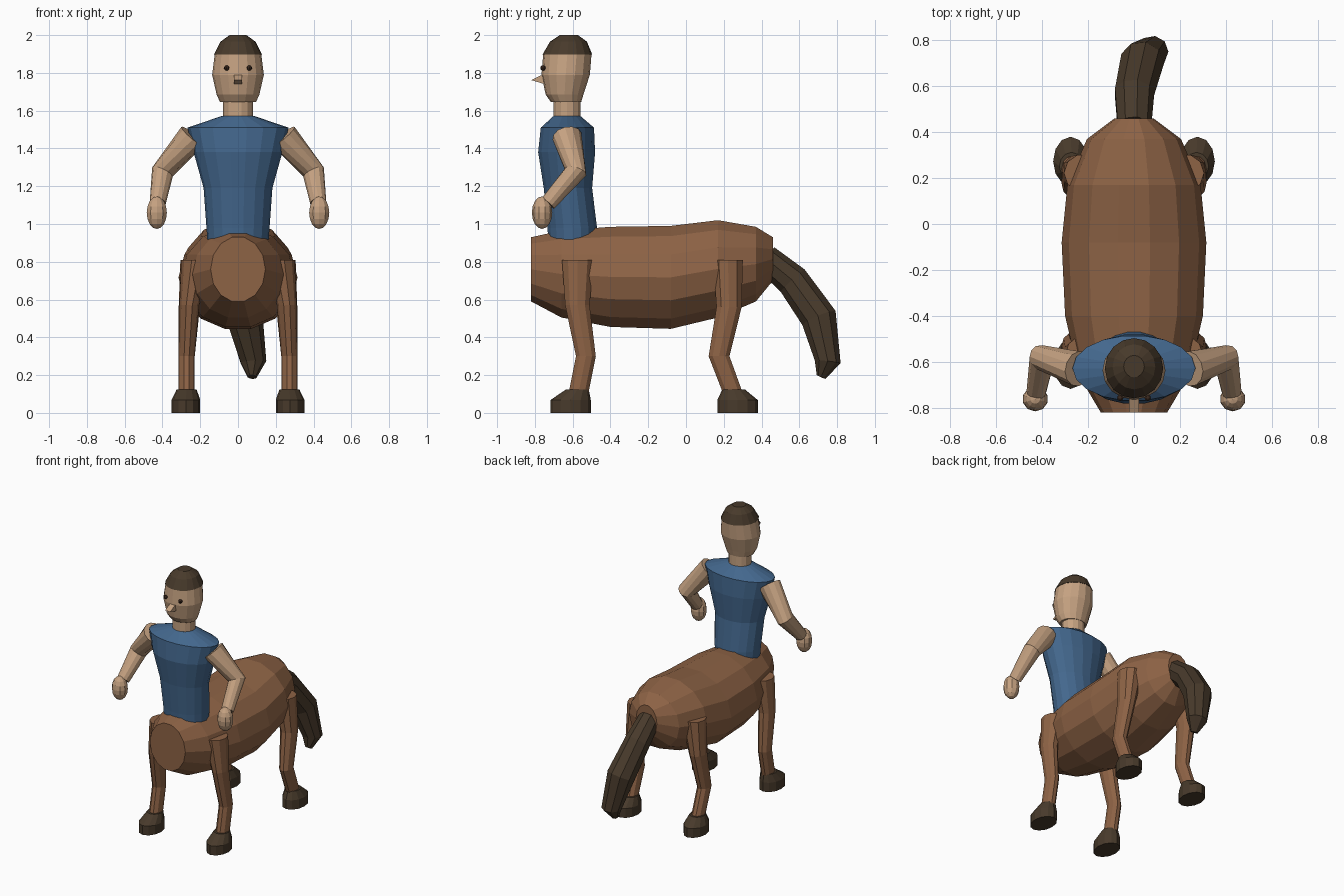
import bpy, bmesh, math
from mathutils import Vector

if "Cube" in bpy.data.objects:
    bpy.data.objects.remove(bpy.data.objects["Cube"])


def material(name, rgb):
    m = bpy.data.materials.new(name)
    m.diffuse_color = (*rgb, 1)
    m.use_nodes = True
    m.node_tree.nodes["Principled BSDF"].inputs["Base Color"].default_value = m.diffuse_color
    return m


COAT = material("chestnut coat", (0.27, 0.125, 0.06))
SKIN = material("skin", (0.56, 0.36, 0.22))
SHIRT = material("blue shirt", (0.056, 0.135, 0.265))
DARK = material("dark hair", (0.064, 0.042, 0.024))
EYE = material("eye brown", (0.04, 0.02, 0.012))
X, Y, Z = Vector((1, 0, 0)), Vector((0, 1, 0)), Vector((0, 0, 1))


def finish(bm, name, mat):
    bmesh.ops.recalc_face_normals(bm, faces=bm.faces)
    me = bpy.data.meshes.new(name)
    bm.to_mesh(me)
    bm.free()
    me.materials.append(mat)
    ob = bpy.data.objects.new(name, me)
    bpy.context.collection.objects.link(ob)
    return ob


def loft(name, rings, sides, mat, phase=0.0):
    """Skin a closed solid over rings of (centre, half axis u, half axis v)."""
    bm = bmesh.new()
    loops = []
    for c, u, v in rings:
        loop = []
        for i in range(sides):
            a = 2 * math.pi * i / sides + phase
            loop.append(bm.verts.new(Vector(c) + u * math.cos(a) + v * math.sin(a)))
        loops.append(loop)
    for a, b in zip(loops, loops[1:]):
        for i in range(sides):
            j = (i + 1) % sides
            bm.faces.new((a[i], a[j], b[j], b[i]))
    bm.faces.new(loops[0])
    bm.faces.new(loops[-1])
    return finish(bm, name, mat)


def upright(name, rows, sides, mat):
    """Rows of (x, y, z, radius x, radius y) stacked as level rings."""
    return loft(name, [((x, y, z), X * rx, Y * ry) for x, y, z, rx, ry in rows], sides, mat)


def tube(name, path, sides, mat):
    """Rows of (x, y, z, radius), rings square to the path."""
    pts = [Vector(p[:3]) for p in path]
    rings = []
    for i, p in enumerate(pts):
        d1 = (p - pts[max(i - 1, 0)]).normalized()
        d2 = (pts[min(i + 1, len(pts) - 1)] - p).normalized()
        d = (d1 + d2).normalized()
        u = (X - d * X.dot(d)).normalized()
        rings.append((p, u * path[i][3], d.cross(u) * path[i][3]))
    return loft(name, rings, sides, mat)


def ball(name, centre, radii, mat, seg=10, rows=8):
    bm = bmesh.new()
    bmesh.ops.create_uvsphere(bm, u_segments=seg, v_segments=rows, radius=1)
    bmesh.ops.scale(bm, vec=radii, verts=bm.verts)
    bmesh.ops.translate(bm, vec=centre, verts=bm.verts)
    return finish(bm, name, mat)


# Barrel of the horse: y, lowest z, highest z, half width
barrel = [(-0.82, 0.59, 0.93, 0.145), (-0.66, 0.505, 0.965, 0.24), (-0.40, 0.455, 0.985, 0.30),
          (-0.08, 0.445, 0.99, 0.315), (0.17, 0.505, 1.02, 0.29), (0.37, 0.59, 0.985, 0.205),
          (0.46, 0.70, 0.93, 0.085)]
loft("horse_body", [((0, y, (a + b) / 2), X * w, Z * (b - a) / 1.95) for y, a, b, w in barrel],
     14, COAT)

# Tail
tube("tail", [(0, 0.42, 0.82, 0.075), (0, 0.565, 0.70, 0.088), (0.035, 0.705, 0.50, 0.097),
              (0.08, 0.75, 0.27, 0.07), (0.075, 0.715, 0.19, 0.025)], 9, DARK)

# Torso, neck, head and hair
upright("torso", [(0, -0.60, 0.88, 0.16, 0.13), (0, -0.602, 0.98, 0.167, 0.133),
                  (0, -0.625, 1.19, 0.182, 0.13), (0, -0.632, 1.38, 0.235, 0.153),
                  (0, -0.628, 1.51, 0.268, 0.143), (0, -0.63, 1.572, 0.085, 0.072)], 18, SHIRT)
upright("neck", [(0, -0.63, 1.54, 0.08, 0.073), (0, -0.63, 1.67, 0.08, 0.073)], 14, SKIN)
upright("head", [(0, -0.635, 1.645, 0.095, 0.08), (0, -0.643, 1.685, 0.113, 0.1),
                 (0, -0.637, 1.79, 0.137, 0.128), (0, -0.628, 1.90, 0.123, 0.128)], 16, SKIN)
upright("hair", [(0, -0.628, 1.898, 0.127, 0.131), (0, -0.622, 1.965, 0.093, 0.098),
                 (0, -0.62, 2.0, 0.045, 0.048)], 16, DARK)

# Wedge nose
bm = bmesh.new()
side = [(-0.74, 1.80), (-0.82, 1.762), (-0.73, 1.735)]
left, right = [[bm.verts.new((x, y, z)) for y, z in side] for x in (-0.021, 0.021)]
bm.faces.new(left)
bm.faces.new(right)
for i in range(3):
    j = (i + 1) % 3
    bm.faces.new((left[i], left[j], right[j], right[i]))
finish(bm, "nose", SKIN)

for s, tag in ((-1, "left"), (1, "right")):
    ball("eye_" + tag, (s * 0.06, -0.757, 1.826), (0.014, 0.014, 0.014), EYE, 8, 6)

    # Arm and hand
    tube("arm_" + tag, [(s * 0.24, -0.63, 1.465, 0.078), (s * 0.40, -0.585, 1.275, 0.06),
                        (s * 0.425, -0.73, 1.11, 0.043)], 12, SKIN)
    ball("hand_" + tag, (s * 0.43, -0.762, 1.06), (0.056, 0.054, 0.086), SKIN)

    # Legs
    upright("front_leg_" + tag, [(s * 0.272, -0.57, 0.10, 0.043, 0.055),
                                 (s * 0.272, -0.53, 0.30, 0.043, 0.055),
                                 (s * 0.258, -0.575, 0.57, 0.052, 0.068),
                                 (s * 0.22, -0.573, 0.81, 0.08, 0.088)], 10, COAT)
    upright("hind_leg_" + tag, [(s * 0.272, 0.25, 0.10, 0.043, 0.055),
                                (s * 0.272, 0.175, 0.30, 0.043, 0.058),
                                (s * 0.258, 0.228, 0.56, 0.056, 0.07),
                                (s * 0.22, 0.222, 0.81, 0.085, 0.083)], 10, COAT)

    # Hooves
    for name, y, ytop in (("front", -0.611, -0.575), ("hind", 0.273, 0.252)):
        upright(name + "_hoof_" + tag, [(s * 0.276, y, 0, 0.076, 0.107),
                                        (s * 0.276, y, 0.068, 0.076, 0.107),
                                        (s * 0.272, ytop, 0.124, 0.053, 0.06)], 12, DARK)
